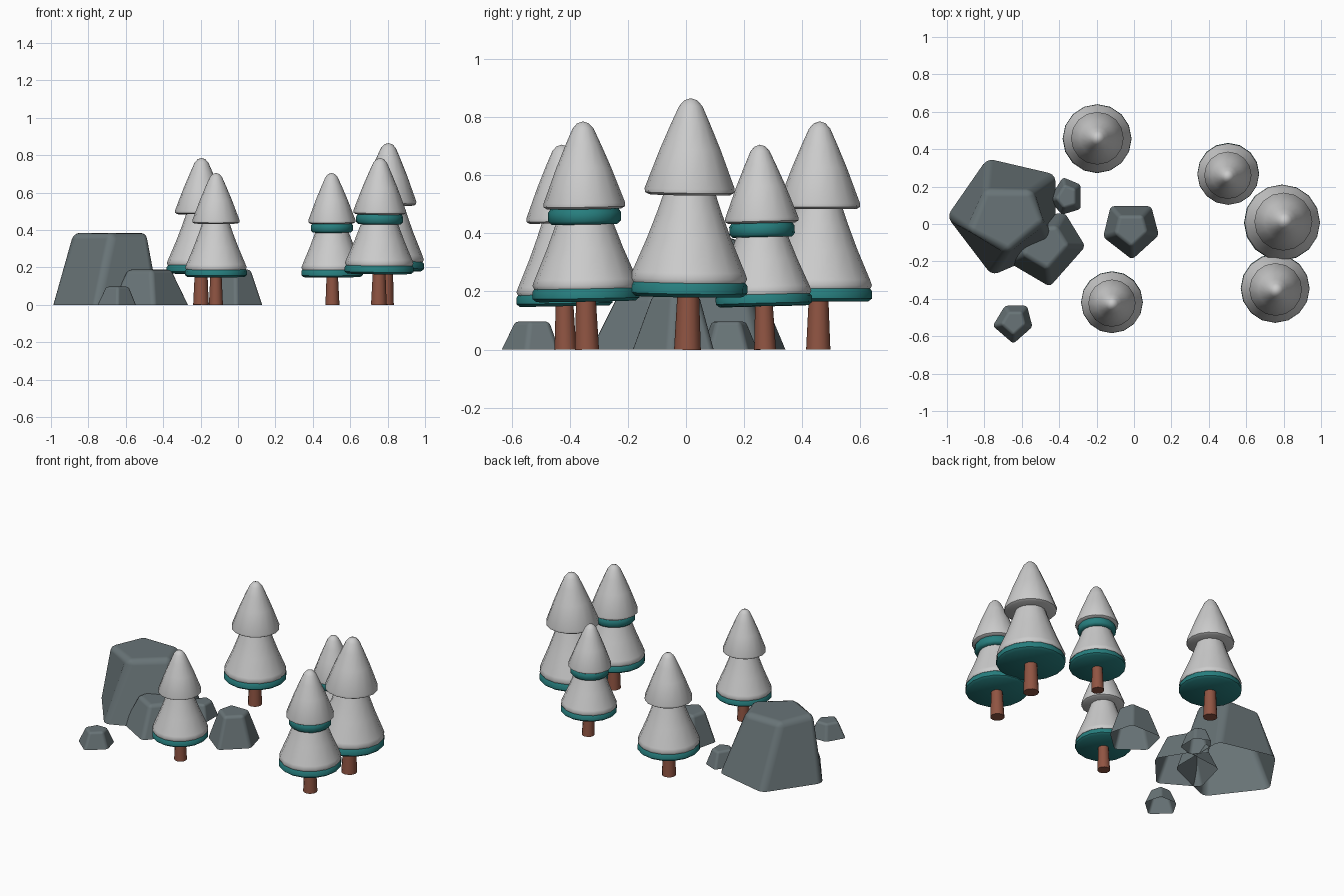
import bpy, bmesh, math
from mathutils import Vector

if "Cube" in bpy.data.objects:
    bpy.data.objects.remove(bpy.data.objects["Cube"])


def material(name, rgb):
    m = bpy.data.materials.new(name)
    m.diffuse_color = (*rgb, 1)
    m.use_nodes = True
    m.node_tree.nodes["Principled BSDF"].inputs["Base Color"].default_value = m.diffuse_color
    return m


TEAL = material("teal_needles", (0.02, 0.21, 0.21))
BROWN = material("bark", (0.28, 0.09, 0.055))
STONE = material("stone", (0.14, 0.175, 0.185))


def finish(name, bm, mat, angle):
    bmesh.ops.recalc_face_normals(bm, faces=bm.faces)
    me = bpy.data.meshes.new(name)
    bm.to_mesh(me)
    bm.free()
    if mat:
        me.materials.append(mat)
    me.shade_smooth()
    if angle:
        me.set_sharp_from_angle(angle=math.radians(angle))
    ob = bpy.data.objects.new(name, me)
    bpy.context.collection.objects.link(ob)
    return ob


def lathe(name, profile, sides, mat=None):
    """Spin (radius, z) points around z; radius 0 makes a pole."""
    bm = bmesh.new()
    rings = []
    for r, z in profile:
        n = 1 if r == 0 else sides
        rings.append([bm.verts.new((r * math.cos(math.tau * i / sides),
                                    r * math.sin(math.tau * i / sides), z)) for i in range(n)])
    for a, b in zip(rings, rings[1:]):
        for i in range(sides):
            j = (i + 1) % sides
            quad = [a[i % len(a)], a[j % len(a)], b[j % len(b)], b[i % len(b)]]
            bm.faces.new(list(dict.fromkeys(quad)))
    return finish(name, bm, mat, 50)


# Tree profiles, drawn for the tallest tree
TRUNK = [(0, 0), (0.046, 0), (0.037, 0.2), (0, 0.2)]
LOW_BRIM = [(0, 0.183), (0.188, 0.183), (0.203, 0.195), (0.203, 0.222), (0.19, 0.238), (0, 0.238)]
LOW_SNOW = [(0.18, 0.232), (0.196, 0.232), (0.202, 0.245), (0.194, 0.267),
            (0.146, 0.38), (0.112, 0.47), (0.088, 0.54), (0, 0.56)]
HIGH_BRIM = [(0.09, 0.475), (0.125, 0.475), (0.138, 0.488), (0.138, 0.52), (0.125, 0.54), (0, 0.54)]
HIGH_SNOW = [(0, 0.533), (0.14, 0.533), (0.154, 0.541), (0.155, 0.555),
             (0.104, 0.69), (0.066, 0.78), (0.04, 0.838), (0.022, 0.858), (0, 0.865)]

# x, y, height, lean of the tip in x and y, upper teal brim or not
TREES = [(-0.198, 0.455, 0.785, 0.003, 0.005, False),
         (0.505, 0.272, 0.705, -0.005, -0.018, True),
         (0.787, 0.005, 0.865, 0.018, 0.012, False),
         (0.753, -0.341, 0.785, 0.007, -0.014, True),
         (-0.118, -0.415, 0.705, 0.0, -0.013, False)]

for k, (x, y, h, dx, dy, brim) in enumerate(TREES, 1):
    parts = [("trunk", TRUNK, 12, BROWN), ("lower_brim", LOW_BRIM, 16, TEAL),
             ("lower_snow", LOW_SNOW, 16, None), ("upper_snow", HIGH_SNOW, 16, None)]
    if brim:
        parts.append(("upper_brim", HIGH_BRIM, 16, TEAL))
    for name, profile, sides, mat in parts:
        ob = lathe(f"tree_{k}_{name}", profile, sides, mat)
        ob.location = (x, y, 0)
        ob.scale = (h / 0.865,) * 3
        ob.rotation_euler = (-dy / h, dx / h, 0)


def rock(name, base, top, height, bevel):
    """Open-bottomed five-sided boulder; top is a point list or a shrink factor."""
    c = sum((Vector(p) for p in base), Vector((0, 0))) / len(base)
    if isinstance(top, float):
        top = [c + (Vector(p) - c) * top for p in base]
    bm = bmesh.new()
    lo = [bm.verts.new((p[0], p[1], 0)) for p in base]
    hi = [bm.verts.new((p[0], p[1], height)) for p in top]
    for i in range(len(lo)):
        j = (i + 1) % len(lo)
        bm.faces.new((lo[i], lo[j], hi[j], hi[i]))
    bm.faces.new(hi)
    ob = finish(name, bm, STONE, None)
    m = ob.modifiers.new("soft_edges", 'BEVEL')
    m.width, m.segments, m.limit_method = bevel, 3, 'ANGLE'
    m.angle_limit = math.radians(15)
    m.harden_normals = True


# Boulders
rock("large_rock",
     [(-1.0, 0.04), (-0.76, -0.275), (-0.42, -0.13), (-0.42, 0.265), (-0.785, 0.35)],
     [(-0.89, -0.04), (-0.67, -0.15), (-0.48, 0.01), (-0.55, 0.18), (-0.80, 0.18)], 0.385, 0.035)
rock("leaning_rock",
     [(-0.68, -0.2), (-0.45, -0.335), (-0.26, -0.12), (-0.37, 0.06), (-0.62, 0.03)], 0.58, 0.188, 0.022)
rock("middle_rock",
     [(-0.165, -0.07), (-0.01, -0.19), (0.133, -0.06), (0.092, 0.095), (-0.125, 0.095)], 0.58, 0.188, 0.018)
rock("small_front_rock",
     [(-0.755, -0.545), (-0.645, -0.64), (-0.543, -0.55), (-0.572, -0.437), (-0.69, -0.437)], 0.6, 0.097, 0.014)
rock("small_back_rock",
     [(-0.455, 0.13), (-0.385, 0.05), (-0.285, 0.08), (-0.285, 0.21), (-0.38, 0.25)], 0.62, 0.097, 0.014)
